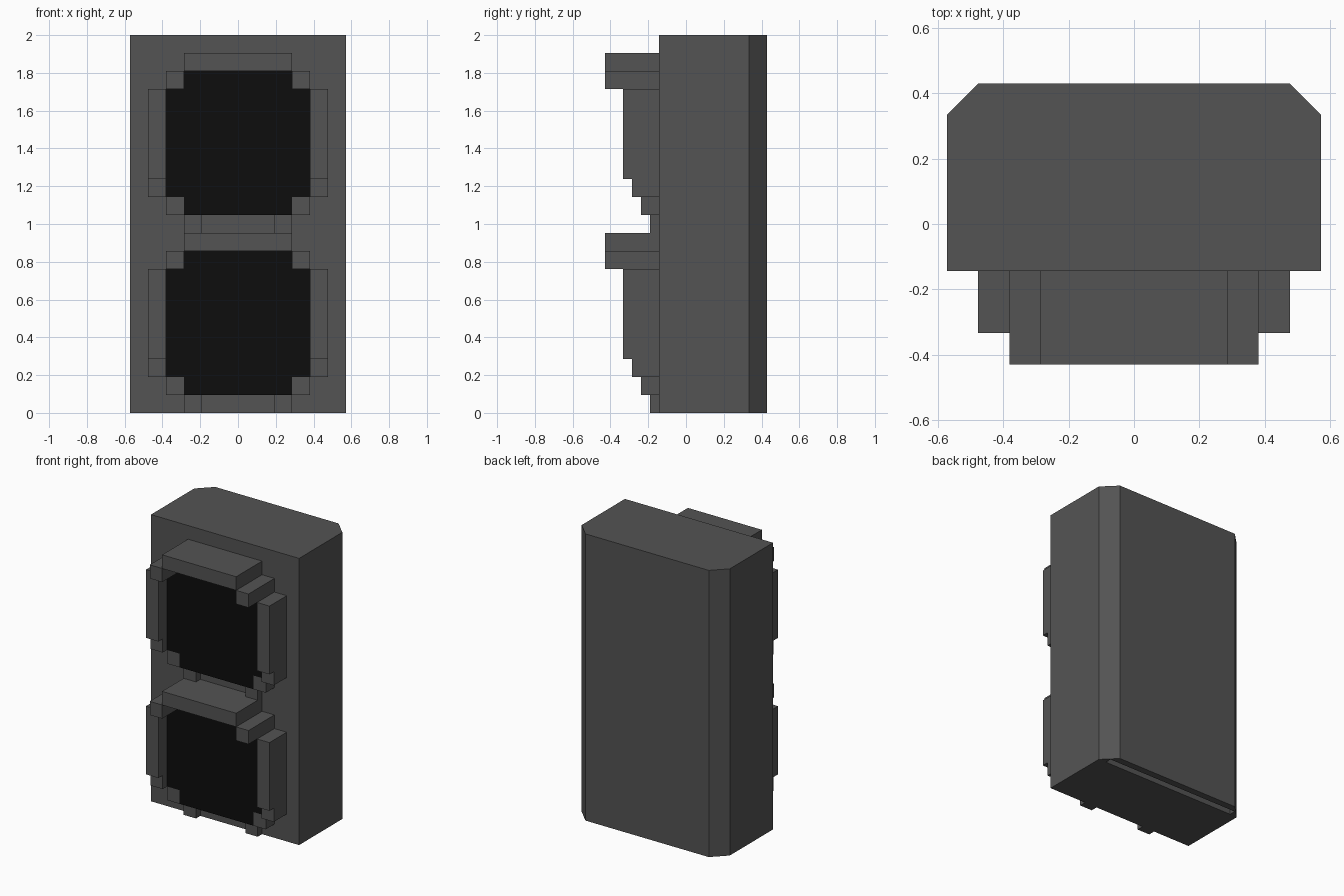
import bpy, bmesh
from mathutils import Vector

cube = bpy.data.objects.get("Cube")
if cube:
    bpy.data.objects.remove(cube, do_unlink=True)

U = 2 / 21            # grid unit of the blocky design
FRONT = -1.5 * U      # front plane of the housing


def material(name, value):
    m = bpy.data.materials.new(name)
    m.use_nodes = True
    col = (value, value, value, 1)
    m.diffuse_color = col
    bsdf = next(n for n in m.node_tree.nodes if n.type == 'BSDF_PRINCIPLED')
    bsdf.inputs["Base Color"].default_value = col
    bsdf.inputs["Roughness"].default_value = 0.9
    return m


GREY = material("dark grey", 0.088)
BLACK = material("lens black", 0.004)


def prism(name, points, direction, mats=(GREY,)):
    """Extrude a closed polygon along a direction."""
    bm = bmesh.new()
    face = bm.faces.new([bm.verts.new(p) for p in points])
    ext = bmesh.ops.extrude_face_region(bm, geom=[face])
    verts = [g for g in ext["geom"] if isinstance(g, bmesh.types.BMVert)]
    bmesh.ops.translate(bm, verts=verts, vec=Vector(direction))
    bmesh.ops.recalc_face_normals(bm, faces=bm.faces[:])
    me = bpy.data.meshes.new(name)
    bm.to_mesh(me)
    bm.free()
    for m in mats:
        me.materials.append(m)
    ob = bpy.data.objects.new(name, me)
    bpy.context.collection.objects.link(ob)
    return ob


def box(name, x, y, z):
    pts = [(x[0], y[0], z[0]), (x[1], y[0], z[0]), (x[1], y[1], z[0]), (x[0], y[1], z[0])]
    return prism(name, pts, (0, 0, z[1] - z[0]))


# Housing with chamfered back corners
outline = [(-6, -1.5), (6, -1.5), (6, 3.5), (5, 4.5), (-5, 4.5), (-6, 3.5)]
housing = prism("housing", [(x * U, y * U, 0) for x, y in outline], (0, 0, 2))

# Narrow slot in the underside near the back
cutter = box("slot_cutter", (-5.4 * U, 5.4 * U), (3.52 * U, 4.0 * U), (-0.1, 1.9))
cutter.hide_render = True
cutter.hide_viewport = True
cutter.display_type = 'WIRE'
slot = housing.modifiers.new("slot", 'BOOLEAN')
slot.operation = 'DIFFERENCE'
slot.object = cutter

# Shade blocks: name, inner x, outer x, bottom, top, depth (grid units)
BLOCKS = [
    ("visor_corner", 3, 4, 8, 9, 3.0),
    ("side_shade", 4, 5, 3, 8, 2.0),
    ("side_shade_step", 4, 5, 2, 3, 1.5),
    ("lower_corner", 3, 4, 1, 2, 1.0),
    ("bottom_tab", 2, 3, 0, 1, 0.5),
]
# Right half of the notched lens outline
HALF = [(3, 1), (3, 2), (4, 2), (4, 8), (3, 8), (3, 9)]
LENS = HALF + [(-x, z) for x, z in reversed(HALF)]

for row, base in (("lower", 0), ("upper", 10)):
    # Lens slab, black on its front face only
    lens = prism(row + "_lens", [(x * U, FRONT, (z + base) * U) for x, z in LENS],
                 (0, -U, 0), (GREY, BLACK))
    for p in lens.data.polygons:
        p.material_index = 1 if p.normal.y < -0.9 else 0
    # Visor above the lens
    box(row + "_visor", (-3 * U, 3 * U), (FRONT - 3 * U, FRONT),
        ((9 + base) * U, (10 + base) * U))
    # Stepped shade blocks on both sides
    for name, x0, x1, z0, z1, d in BLOCKS:
        for side, s in (("left", 1), ("right", -1)):
            xs = sorted((s * x0 * U, s * x1 * U))
            box(f"{row}_{side}_{name}", xs, (FRONT - d * U, FRONT),
                ((z0 + base) * U, (z1 + base) * U))
